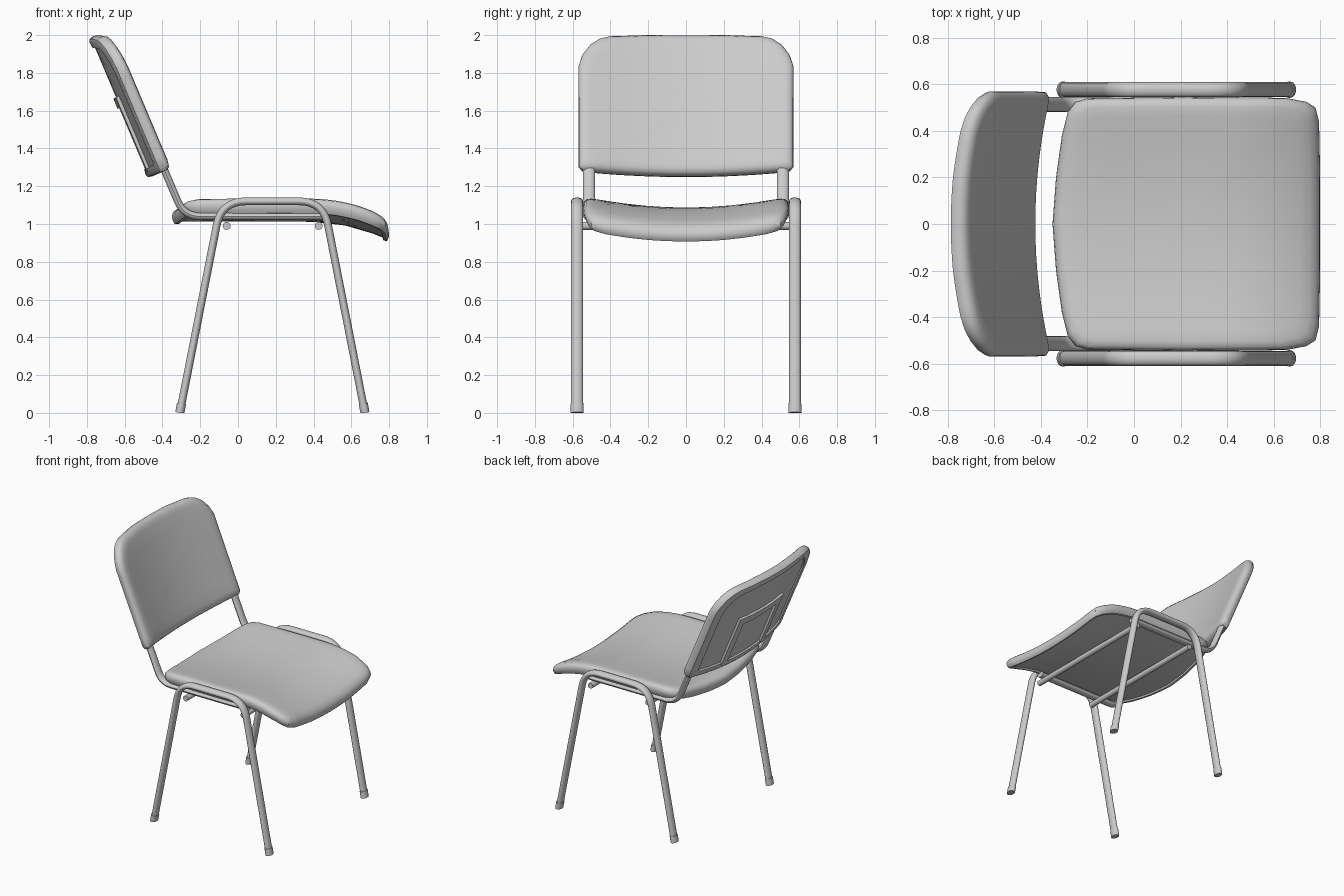
import bpy, bmesh, math
from mathutils import Vector

if "Cube" in bpy.data.objects:
    bpy.data.objects.remove(bpy.data.objects["Cube"])


def finish(bm, name):
    bmesh.ops.recalc_face_normals(bm, faces=bm.faces)
    me = bpy.data.meshes.new(name)
    bm.to_mesh(me)
    bm.free()
    ob = bpy.data.objects.new(name, me)
    bpy.context.collection.objects.link(ob)
    return ob


def bridge(bm, rings):
    for a, b in zip(rings, rings[1:]):
        n = max(len(a), len(b))
        for i in range(n):
            j = (i + 1) % n
            if len(a) == 1:
                bm.faces.new((a[0], b[i], b[j]))
            elif len(b) == 1:
                bm.faces.new((a[i], a[j], b[0]))
            else:
                bm.faces.new((a[i], a[j], b[j], b[i]))


def resample(pts, step=0.06):
    out = []
    for i, p in enumerate(pts):
        a, b = Vector(p), Vector(pts[(i + 1) % len(pts)])
        n = max(1, math.ceil((b - a).length / step))
        out += [a.lerp(b, k / n) for k in range(n)]
    return out


def shell(name, outline, center, rings, warp):
    """Stack scaled copies of an outline (scale, height), then bend them."""
    bm = bmesh.new()
    c = Vector(center)
    pts = resample(outline)
    layers = []
    for s, h in rings:
        src = [c] if s == 0 else [c + (p - c) * s for p in pts]
        layers.append([bm.verts.new(warp(p.x, p.y, h)) for p in src])
    bridge(bm, layers)
    return finish(bm, name)


def fillet(path, radius, n=8):
    """Round the inner corners of a 2D path."""
    pts = [Vector(p) for p in path]
    out = [pts[0]]
    for a, p, b in zip(pts, pts[1:], pts[2:]):
        s = p + (a - p).normalized() * radius
        e = p + (b - p).normalized() * radius
        for k in range(n + 1):
            t = k / n
            out.append(s * (1 - t) ** 2 + p * 2 * t * (1 - t) + e * t * t)
    return out + [pts[-1]]


def tube(name, path, y, ry, rn, sides=14):
    """Sweep an oval along an x-z path lying at the given y."""
    bm = bmesh.new()
    rings = []
    for i, p in enumerate(path):
        d = (path[min(i + 1, len(path) - 1)] - path[max(i - 1, 0)]).normalized()
        ring = []
        for k in range(sides):
            a = math.tau * k / sides
            q = p + Vector((-d.y, d.x)) * rn * math.sin(a)
            ring.append(bm.verts.new((q.x, y + ry * math.cos(a), max(q.y, 0))))
        rings.append(ring)
    bridge(bm, rings)
    bm.faces.new(rings[0])
    bm.faces.new(rings[-1])
    return finish(bm, name)


# seat: dished across its width, drooping at the front
def seat_warp(x, y, h):
    drop = 0.09 * (max(0, x - 0.38) / 0.4) ** 2
    return (x, y, h + 0.06 * (y / 0.545) ** 2 - drop)


half = [(-0.335, 0.2), (-0.31, 0.38), (-0.285, 0.48), (-0.25, 0.525),
        (-0.2, 0.54), (0.2, 0.545), (0.65, 0.542), (0.74, 0.525),
        (0.78, 0.5), (0.795, 0.44), (0.8, 0.2)]
seat_outline = ([(-0.35, 0)] + half + [(0.8, 0)]
                + [(x, -y) for x, y in reversed(half)])
shell("seat", seat_outline, (0.22, 0),
      [(0, 1.012), (0.3, 1.012), (0.6, 1.012), (0.85, 1.012), (0.94, 1.012),
       (0.945, 1.0), (0.975, 1.0), (0.99, 1.015), (1, 1.037), (0.993, 1.058),
       (0.97, 1.074), (0.925, 1.083), (0.85, 1.086), (0.65, 1.087),
       (0.45, 1.087), (0.22, 1.087), (0, 1.087)], seat_warp)

# backrest: leaning, bowed around the sitter
UP = Vector((-0.39, 0, 0.921))
OUT = Vector((0.921, 0, 0.39))
BASE = Vector((-0.483, 0, 1.24))


def back_warp(y, l, h):
    return BASE + UP * l + OUT * (h + 0.075 * (y / 0.57) ** 2) + Vector((0, y, 0))


bhalf = [(0.55, 0), (0.568, 0.02), (0.57, 0.6), (0.55, 0.665),
         (0.51, 0.725), (0.46, 0.765), (0.4, 0.785), (0.2, 0.803)]
back_outline = bhalf + [(0, 0.805)] + [(-y, l) for y, l in reversed(bhalf)]
shell("backrest", back_outline, (0, 0.38),
      [(0, 0.018), (0.3, 0.018), (0.6, 0.018), (0.86, 0.018), (0.87, 0.006),
       (0.95, 0.002), (0.985, 0.008), (1, 0.03), (0.995, 0.05),
       (0.97, 0.067), (0.92, 0.077), (0.85, 0.08), (0.65, 0.081),
       (0.45, 0.081), (0.22, 0.081), (0, 0.081)], back_warp)

# raised arch-shaped rib on the rear of the backrest
for name, y0, y1, l0, l1 in (("back_rib_left", 0.2, 0.26, 0.03, 0.46),
                             ("back_rib_right", -0.26, -0.2, 0.03, 0.46),
                             ("back_rib_top", -0.2, 0.2, 0.4, 0.46)):
    shell(name, [(y0, l0), (y1, l0), (y1, l1), (y0, l1)],
          ((y0 + y1) / 2, (l0 + l1) / 2),
          [(0, 0.03), (1, 0.03), (1, 0.002), (0, 0.002)], back_warp)

# oval tube frame, one set per side
leg_path = fillet([(-0.306, 0.01), (-0.088, 1.12), (0.452, 1.12), (0.67, 0.01)], 0.13)
rail_path = fillet([(0.45, 1.04), (-0.285, 1.04), (-0.445, 1.416)], 0.085)
for side, s in (("left", 1), ("right", -1)):
    tube("leg_arch_" + side, leg_path, s * 0.577, 0.032, 0.021)
    tube("back_support_" + side, rail_path, s * 0.513, 0.032, 0.02)
    for end, x, dx in (("rear", -0.308, 0.009), ("front", 0.672, -0.009)):
        foot = [Vector((x, 0)), Vector((x + dx * 0.8, 0.04)), Vector((x + dx, 0.05))]
        tube(f"foot_{end}_{side}", foot, s * 0.577, 0.035, 0.025)

# cross bars under the seat
for name, x in (("rear_cross_bar", -0.06), ("front_cross_bar", 0.427)):
    bpy.ops.mesh.primitive_cylinder_add(vertices=14, radius=0.021, depth=1.1,
                                        location=(x, 0, 0.99),
                                        rotation=(math.pi / 2, 0, 0))
    bpy.context.object.name = name

bpy.ops.object.select_all(action='SELECT')
bpy.ops.object.shade_smooth_by_angle(angle=math.radians(40))
